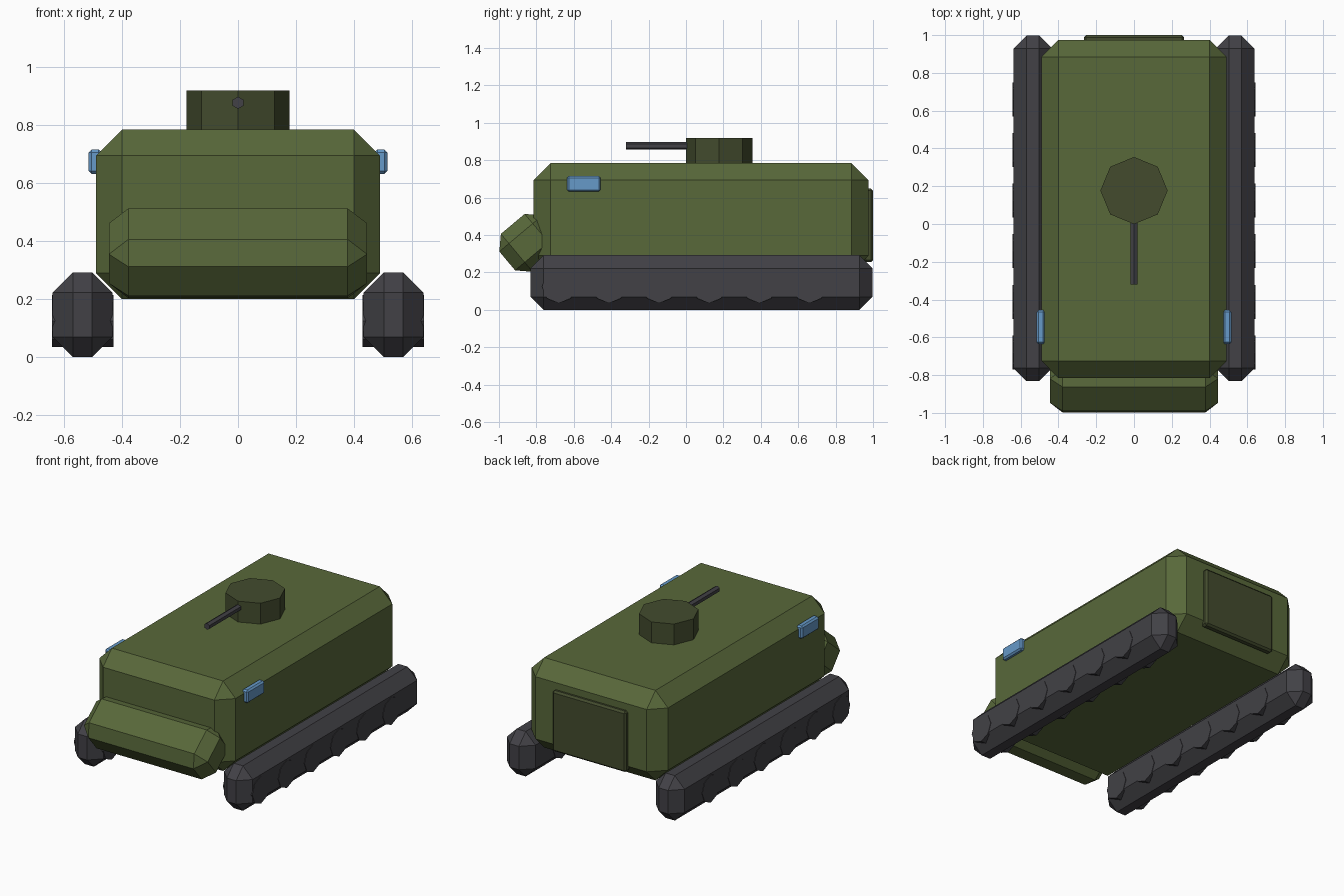
import bpy
from math import radians

cube = bpy.data.objects.get("Cube")
if cube:
    bpy.data.objects.remove(cube, do_unlink=True)


def material(name, r, g, b):
    m = bpy.data.materials.new(name)
    m.use_nodes = True
    m.diffuse_color = (r, g, b, 1)
    m.node_tree.nodes["Principled BSDF"].inputs["Base Color"].default_value = (r, g, b, 1)
    return m


olive = material("olive green", 0.098, 0.138, 0.042)
dark_olive = material("dark olive", 0.056, 0.071, 0.027)
charcoal = material("charcoal", 0.054, 0.053, 0.061)
blue = material("window blue", 0.133, 0.319, 0.578)


def box(name, centre, size, chamfer, mat, tilt=0):
    """Box with single-segment chamfered edges, tilted about x."""
    bpy.ops.mesh.primitive_cube_add(size=1, location=centre)
    ob = bpy.context.object
    ob.name = name
    for v in ob.data.vertices:
        v.co = [c * s for c, s in zip(v.co, size)]
    ob.rotation_euler.x = radians(tilt)
    bevel = ob.modifiers.new("chamfer", 'BEVEL')
    bevel.width = chamfer
    bevel.segments = 1
    ob.data.materials.append(mat)
    return ob


def prism(name, sides, radius, depth, centre, rotation, mat):
    bpy.ops.mesh.primitive_cylinder_add(vertices=sides, radius=radius, depth=depth,
                                        location=centre, rotation=rotation)
    ob = bpy.context.object
    ob.name = name
    ob.data.materials.append(mat)
    return ob


quarter = radians(90)

# Hull, tilted nose plate and rear door
box("hull", (0, 0.08, 0.492), (0.98, 1.79, 0.585), 0.09, olive)
box("nose_plate", (0, -0.841, 0.358), (0.89, 0.30, 0.265), 0.067, olive, tilt=40)
box("rear_door", (0, 0.975, 0.452), (0.53, 0.05, 0.395), 0.012, dark_olive)

# Turret and gun
prism("turret", 8, 0.178, 0.16, (0, 0.177, 0.84), (0, 0, 0), dark_olive)
prism("gun_barrel", 6, 0.021, 0.42, (0, -0.11, 0.877), (quarter, 0, 0), charcoal)

# Tracks, wheels and side windows, mirrored across the hull
for side, s in (("left", 1), ("right", -1)):
    box(side + "_track", (s * 0.536, 0.083, 0.146), (0.206, 1.83, 0.292), 0.07, charcoal)
    for i in range(6):
        prism(f"{side}_wheel_{i + 1}", 8, 0.09, 0.212,
              (s * 0.536, -0.68 + i * 0.268, 0.125), (0, quarter, 0), charcoal)
    box(side + "_window", (s * 0.493, -0.546, 0.674), (0.044, 0.18, 0.084), 0.01, blue)
